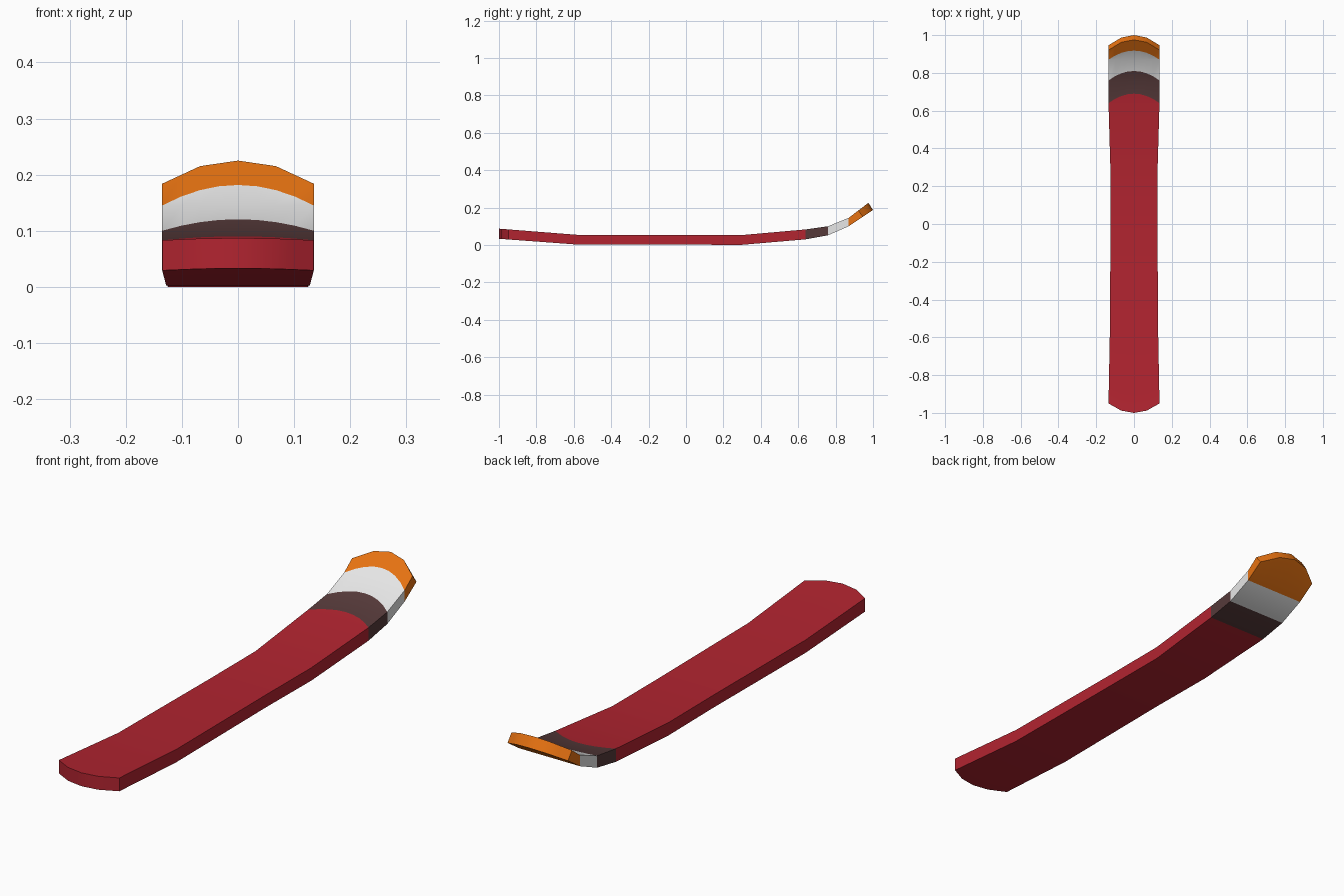
import bpy, bmesh, math

if "Cube" in bpy.data.objects:
    bpy.data.objects.remove(bpy.data.objects["Cube"])


def lin(c):
    c /= 255
    return c / 12.92 if c <= 0.04045 else ((c + 0.055) / 1.055) ** 2.4


def material(name, rgb):
    m = bpy.data.materials.new(name)
    m.diffuse_color = (*[lin(c) for c in rgb], 1)
    m.use_nodes = True
    m.node_tree.nodes["Principled BSDF"].inputs["Base Color"].default_value = m.diffuse_color
    return m


def interp(profile, y):
    # piecewise-linear lookup, extended past both ends
    for (y0, z0), (y1, z1) in zip(profile, profile[1:]):
        if y <= y1:
            break
    return z0 + (z1 - z0) * (y - y0) / (y1 - y0)


# side profiles (y, z) of the deck and the base, and the half width along y
TOP = [(-1, 0.087), (-0.58, 0.054), (0.29, 0.052), (0.64, 0.083),
       (0.76, 0.1), (0.87, 0.145), (0.975, 0.225)]
BASE = [(-1, 0.033), (-0.58, 0.002), (0.0, 0.002), (0.29, 0.0), (0.64, 0.03),
        (0.76, 0.052), (0.87, 0.1), (1.0, 0.187)]
WIDTH = [(-0.95, 0.135), (-0.58, 0.128), (0.0, 0.124), (0.33, 0.125),
         (0.64, 0.135), (1.0, 0.135)]

# rows: top y at the edge, base y at the edge, top bulge, base bulge, colour after the row
ROWS = [(-0.95, -0.95, -0.05, -0.05, 0), (-0.58, -0.58, 0, 0, 0), (0, 0, 0, 0, 0),
        (0.29, 0.29, 0, 0, 0), (0.64, 0.64, 0, 0, 0), (0.64, 0.64, 0.05, 0, 1),
        (0.76, 0.76, 0, 0, 1), (0.76, 0.76, 0.05, 0, 2),
        (0.87, 0.87, 0, 0, 2), (0.87, 0.87, 0.048, 0, 3),
        (0.921, 0.946, 0.054, 0.054, 3)]
COLS = 8
ARC = [(-1, 0), (-0.5, 0.76), (0, 1), (0.5, 0.76), (1, 0)]

bm = bmesh.new()


def grid(profile, side):
    rows = []
    for i, r in enumerate(ROWS):
        is_end = i in (0, len(ROWS) - 1)
        row = []
        for k in range(COLS + 1):
            t = 2 * k / COLS - 1
            # faceted ends, smoother arcs between the colours
            arc = interp(ARC, t) if is_end else 1 - t * t
            y = r[side] + r[2 + side] * arc
            row.append(bm.verts.new((t * interp(WIDTH, r[side]), y, interp(profile, y))))
        rows.append(row)
    return rows


top, base = grid(TOP, 0), grid(BASE, 1)


def face(verts, colour):
    bm.faces.new(verts).material_index = colour


last = len(ROWS) - 1
for i in range(last):
    c = ROWS[i][4]
    for k in range(COLS):
        face((top[i][k], top[i][k + 1], top[i + 1][k + 1], top[i + 1][k]), c)
        face((base[i][k], base[i + 1][k], base[i + 1][k + 1], base[i][k + 1]), c)
    # side walls
    face((base[i][0], top[i][0], top[i + 1][0], base[i + 1][0]), c)
    face((base[i][-1], base[i + 1][-1], top[i + 1][-1], top[i][-1]), c)
# tail and tip walls
for k in range(COLS):
    face((base[0][k], base[0][k + 1], top[0][k + 1], top[0][k]), 0)
    face((base[last][k], top[last][k], top[last][k + 1], base[last][k + 1]), 3)

# collapse the colour rows that coincide with the bends
bmesh.ops.remove_doubles(bm, verts=bm.verts, dist=0.0005)
bmesh.ops.recalc_face_normals(bm, faces=bm.faces)

mesh = bpy.data.meshes.new("ski")
bm.to_mesh(mesh)
bm.free()
for m in (material("red", (178, 36, 48)), material("dark_brown", (86, 58, 58)),
          material("white", (236, 236, 236)), material("orange", (234, 116, 18))):
    mesh.materials.append(m)
ski = bpy.data.objects.new("ski", mesh)
bpy.context.collection.objects.link(ski)
bpy.context.view_layer.objects.active = ski
ski.select_set(True)
bpy.ops.object.shade_smooth_by_angle(angle=math.radians(30))
